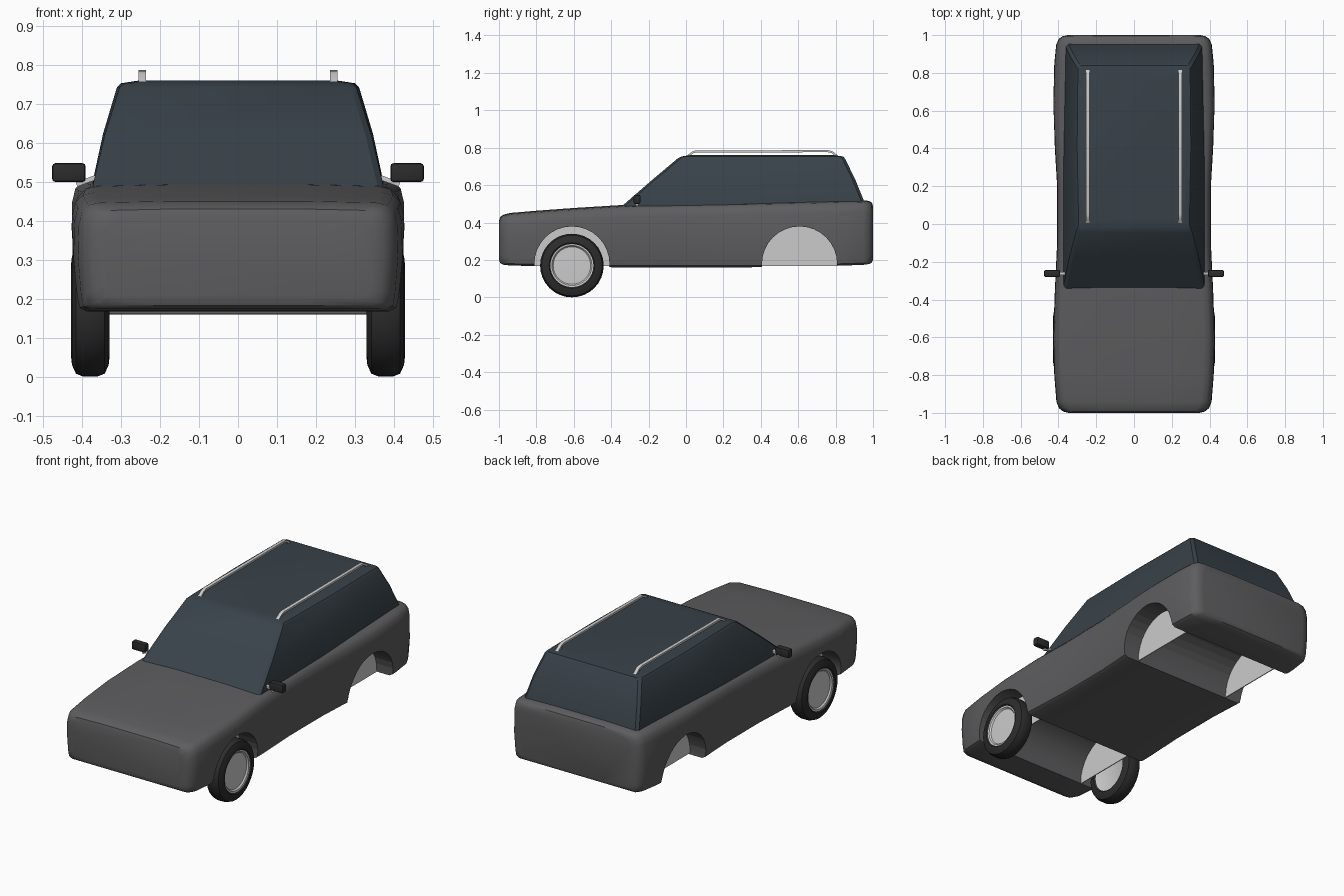
import bpy, bmesh
from math import sin, cos, pi
from mathutils import Vector

if "Cube" in bpy.data.objects:
    bpy.data.objects.remove(bpy.data.objects["Cube"])


def material(name, rgb):
    m = bpy.data.materials.new(name)
    m.diffuse_color = (*rgb, 1)
    m.use_nodes = True
    m.node_tree.nodes["Principled BSDF"].inputs["Base Color"].default_value = m.diffuse_color
    return m


PAINT = material("paint", (0.11, 0.11, 0.115))
GLASS = material("glass", (0.04, 0.055, 0.068))
RUBBER = material("rubber", (0.025, 0.025, 0.025))


def add_mesh(name, verts, faces, mat=None, bevel=0, segments=2, angle=35):
    bm = bmesh.new()
    vs = [bm.verts.new(v) for v in verts]
    for f in faces:
        bm.faces.new([vs[i] for i in f])
    bmesh.ops.remove_doubles(bm, verts=bm.verts, dist=1e-5)
    bmesh.ops.recalc_face_normals(bm, faces=bm.faces)
    if bevel:
        bmesh.ops.bevel(bm, geom=list(bm.edges), offset=bevel, segments=segments,
                        profile=0.5, affect='EDGES')
    me = bpy.data.meshes.new(name)
    bm.to_mesh(me)
    bm.free()
    ob = bpy.data.objects.new(name, me)
    bpy.context.collection.objects.link(ob)
    if mat:
        me.materials.append(mat)
    smooth(ob, angle)
    return ob


def smooth(ob, angle=35):
    bpy.ops.object.select_all(action='DESELECT')
    ob.select_set(True)
    bpy.context.view_layer.objects.active = ob
    bpy.ops.object.shade_smooth_by_angle(angle=angle * pi / 180)


def loft(name, rings, mat, **kw):
    n = len(rings[0])
    verts = [p for r in rings for p in r]
    faces = [(a * n + i, a * n + (i + 1) % n, (a + 1) * n + (i + 1) % n, (a + 1) * n + i)
             for a in range(len(rings) - 1) for i in range(n)]
    faces += [tuple(range(n)), tuple(range((len(rings) - 1) * n, len(rings) * n))]
    return add_mesh(name, verts, faces, mat, **kw)


def lathe(name, profile, mat, cy, cz, side, steps=32, closed=True):
    # revolves (x, r) points about an axis parallel to x
    n = len(profile)
    verts = [(side * x, cy + r * cos(2 * pi * k / steps), cz + r * sin(2 * pi * k / steps))
             for k in range(steps) for x, r in profile]
    faces = [(k * n + i, k * n + (i + 1) % n, (k + 1) % steps * n + (i + 1) % n,
              (k + 1) % steps * n + i)
             for k in range(steps) for i in range(n if closed else n - 1)]
    return add_mesh(name, verts, faces, mat)


def box(name, c, s, mat=None, bevel=0):
    verts = [(c[0] + a * s[0] / 2, c[1] + b * s[1] / 2, c[2] + d * s[2] / 2)
             for a in (-1, 1) for b in (-1, 1) for d in (-1, 1)]
    faces = [(0, 1, 3, 2), (4, 5, 7, 6), (0, 1, 5, 4), (2, 3, 7, 6), (0, 2, 6, 4), (1, 3, 7, 5)]
    return add_mesh(name, verts, faces, mat, bevel)


# Body: cross-sections along y given as (y, half width, bottom, top)
def body_ring(y, w, zb, zt):
    half = [(0.5, zb), (0.92, zb), (0.965, zb + 0.01), (0.98, zb + 0.04), (1, zb + 0.14),
            (0.995, zt - 0.06), (0.975, zt - 0.025), (0.93, zt - 0.006), (0.86, zt), (0.4, zt + 0.004)]
    right = [(u * w, y, z) for u, z in half]
    return right + [(-x, y, z) for x, y, z in reversed(right)]


stations = [(-1, 0.345, 0.20, 0.405), (-0.993, 0.375, 0.183, 0.427), (-0.975, 0.397, 0.174, 0.438),
            (-0.94, 0.411, 0.17, 0.447), (-0.8, 0.422, 0.167, 0.459), (-0.61, 0.428, 0.164, 0.473),
            (-0.35, 0.419, 0.16, 0.489), (-0.1, 0.407, 0.16, 0.494), (0.2, 0.407, 0.16, 0.499),
            (0.4, 0.419, 0.161, 0.503), (0.63, 0.428, 0.165, 0.508), (0.85, 0.422, 0.17, 0.513),
            (0.95, 0.412, 0.174, 0.515), (0.98, 0.398, 0.178, 0.511), (0.994, 0.378, 0.186, 0.502),
            (1, 0.35, 0.20, 0.483)]
body = loft("body", [body_ring(*s) for s in stations], PAINT)

# Wheel arches cut right across the body
for y in (-0.61, 0.607):
    bpy.ops.mesh.primitive_cylinder_add(vertices=32, radius=0.201, depth=1.2,
                                        location=(0, y, 0.178), rotation=(0, pi / 2, 0))
    cutter = bpy.context.object
    cutter.hide_render = True
    cutter.data.materials.append(PAINT)
    mod = body.modifiers.new("arch", 'BOOLEAN')
    mod.operation, mod.solver, mod.object = 'DIFFERENCE', 'EXACT', cutter
    bpy.context.view_layer.objects.active = body
    bpy.ops.object.modifier_apply(modifier=mod.name)
    bpy.data.objects.remove(cutter)
smooth(body)

# Inner arch panels
for y in (-0.61, 0.607):
    for side in (-1, 1):
        arc = [(y + 0.202 * cos(pi * k / 16), 0.178 + 0.202 * sin(pi * k / 16)) for k in range(17)]
        arc = [(y + 0.202, 0.168)] + arc + [(y - 0.202, 0.168)]
        loft("arch_panel", [[(side * x, a, z) for a, z in arc] for x in (0.305, 0.31)], None)


# Cabin: rings of rounded plan outline rising to the roof
def cabin_ring(y0, y1, wf, wr, z0, z1):
    c, ym, wm = 0.015, (y0 + y1) / 2, (wf + wr) / 2 + 0.006
    zm = (z0 + z1) / 2
    right = [(wf - c, y0, z0), (wf, y0 + c, z0), (wm, ym, zm), (wr, y1 - c, z1), (wr - c, y1, z1)]
    return right + [(-x, y, z) for x, y, z in reversed(right)]


loft("cabin", [cabin_ring(-0.355, 0.956, 0.374, 0.362, 0.478, 0.495),
               cabin_ring(-0.335, 0.953, 0.372, 0.361, 0.494, 0.512),
               cabin_ring(-0.19, 0.905, 0.342, 0.338, 0.62, 0.63),
               cabin_ring(-0.045, 0.85, 0.304, 0.306, 0.742, 0.742),
               cabin_ring(-0.025, 0.84, 0.293, 0.297, 0.753, 0.753),
               cabin_ring(0.02, 0.79, 0.25, 0.25, 0.76, 0.76)], GLASS, angle=28)

# Roof rails: side profile given width
outer = [(-0.005, 0.75), (0.03, 0.777), (0.05, 0.785), (0.76, 0.787), (0.785, 0.78), (0.82, 0.752)]
inner = [(0.80, 0.752), (0.778, 0.772), (0.758, 0.776), (0.052, 0.774), (0.036, 0.769), (0.013, 0.75)]
for side in (-1, 1):
    loft("roof_rail", [[(side * x, y, z) for y, z in outer + inner] for x in (0.236, 0.255)], None)

# Door mirrors and their arms
for side in (-1, 1):
    box("mirror", (side * 0.434, -0.262, 0.524), (0.086, 0.036, 0.048), RUBBER, 0.008)
    arm = box("mirror_arm", (0, 0, 0), (0.06, 0.016, 0.012))
    arm.location = (side * 0.386, -0.262, 0.504)
    arm.rotation_euler = (0, side * 0.35, 0)

# Front wheels
tyre = [(0.338, 0.113), (0.33, 0.122), (0.332, 0.14), (0.342, 0.162), (0.362, 0.17),
        (0.396, 0.17), (0.416, 0.162), (0.426, 0.14), (0.428, 0.122), (0.42, 0.113)]
rim = [(0.342, 0), (0.342, 0.105), (0.336, 0.116), (0.422, 0.116), (0.42, 0.107), (0.412, 0.1), (0.415, 0)]
for side in (-1, 1):
    lathe("front_tyre", tyre, RUBBER, -0.61, 0.17, side)
    lathe("front_rim", rim, None, -0.61, 0.17, side, closed=False)
